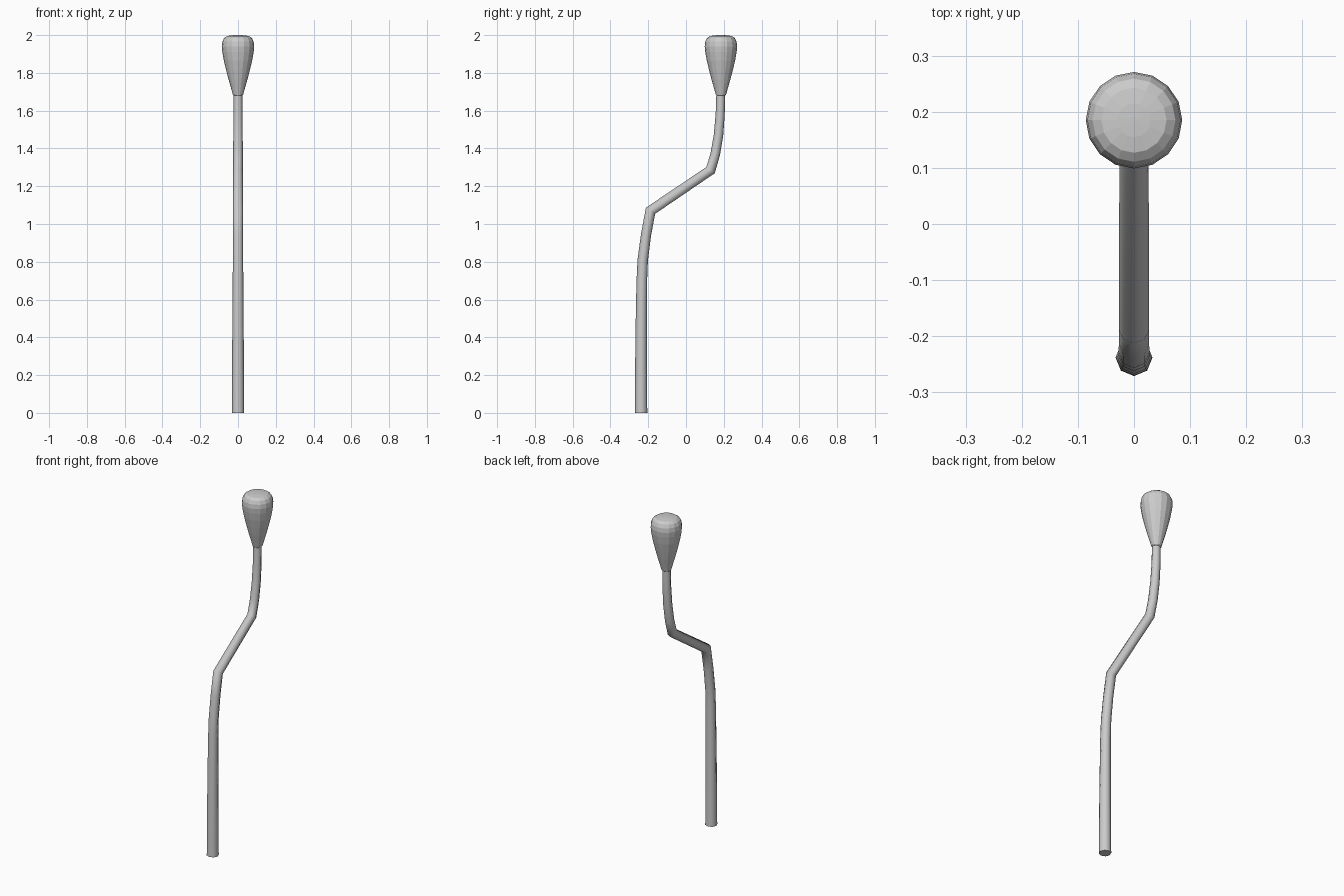
import bpy, bmesh
from math import sin, cos, pi
from mathutils import Vector

if "Cube" in bpy.data.objects:
    bpy.data.objects.remove(bpy.data.objects["Cube"])


def loft(name, rings, smooth_angle=None):
    """Skin a list of equal vertex rings and cap both ends."""
    bm = bmesh.new()
    loops = [[bm.verts.new(p) for p in ring] for ring in rings]
    n = len(loops[0])
    for a, b in zip(loops, loops[1:]):
        for i in range(n):
            j = (i + 1) % n
            bm.faces.new((a[i], a[j], b[j], b[i]))
    bm.faces.new(loops[0][::-1])
    bm.faces.new(loops[-1])
    bmesh.ops.recalc_face_normals(bm, faces=bm.faces)
    mesh = bpy.data.meshes.new(name)
    bm.to_mesh(mesh)
    bm.free()
    obj = bpy.data.objects.new(name, mesh)
    bpy.context.collection.objects.link(obj)
    if smooth_angle:
        bpy.ops.object.select_all(action='DESELECT')
        bpy.context.view_layer.objects.active = obj
        obj.select_set(True)
        bpy.ops.object.shade_smooth_by_angle(angle=smooth_angle)
    return obj


# cranked rod: (y, z, radius) along a path in the x = 0 plane, mitred at the bends
path = [(-0.238, 0.0, 0.033), (-0.238, 0.17, 0.032), (-0.237, 0.45, 0.030),
        (-0.234, 0.70, 0.028), (-0.229, 0.81, 0.0275), (-0.212, 0.94, 0.027),
        (-0.188, 1.07, 0.027), (0.130, 1.285, 0.026), (0.155, 1.37, 0.0255),
        (0.172, 1.47, 0.025), (0.181, 1.58, 0.024), (0.184, 1.70, 0.023)]
pts = [Vector((0, y, z)) for y, z, r in path]
rings = []
for k, (y, z, r) in enumerate(path):
    t0 = (pts[k] - pts[k - 1]).normalized() if k else Vector((0, 0, 1))
    t1 = (pts[k + 1] - pts[k]).normalized() if k < len(pts) - 1 else Vector((0, 0, 1))
    t = (t0 + t1).normalized()
    side = Vector((0, t.z, -t.y)) / max(t.dot(t1), 0.5)
    rings.append([pts[k] + Vector((r * cos(a), 0, 0)) + side * r * sin(a)
                  for a in (i * pi / 4 for i in range(8))])
loft("lever_rod", rings, pi / 3)

# teardrop knob: (radius, z) profile turned around the top of the rod
profile = [(0.020, 1.678), (0.027, 1.684), (0.037, 1.72), (0.050, 1.765),
           (0.063, 1.815), (0.075, 1.865), (0.083, 1.91), (0.086, 1.94),
           (0.083, 1.965), (0.074, 1.984), (0.058, 1.995), (0.030, 1.999), (0.006, 2.0)]
loft("knob", [[(r * cos(i * pi / 8), 0.185 + r * sin(i * pi / 8), z) for i in range(16)]
              for r, z in profile])
